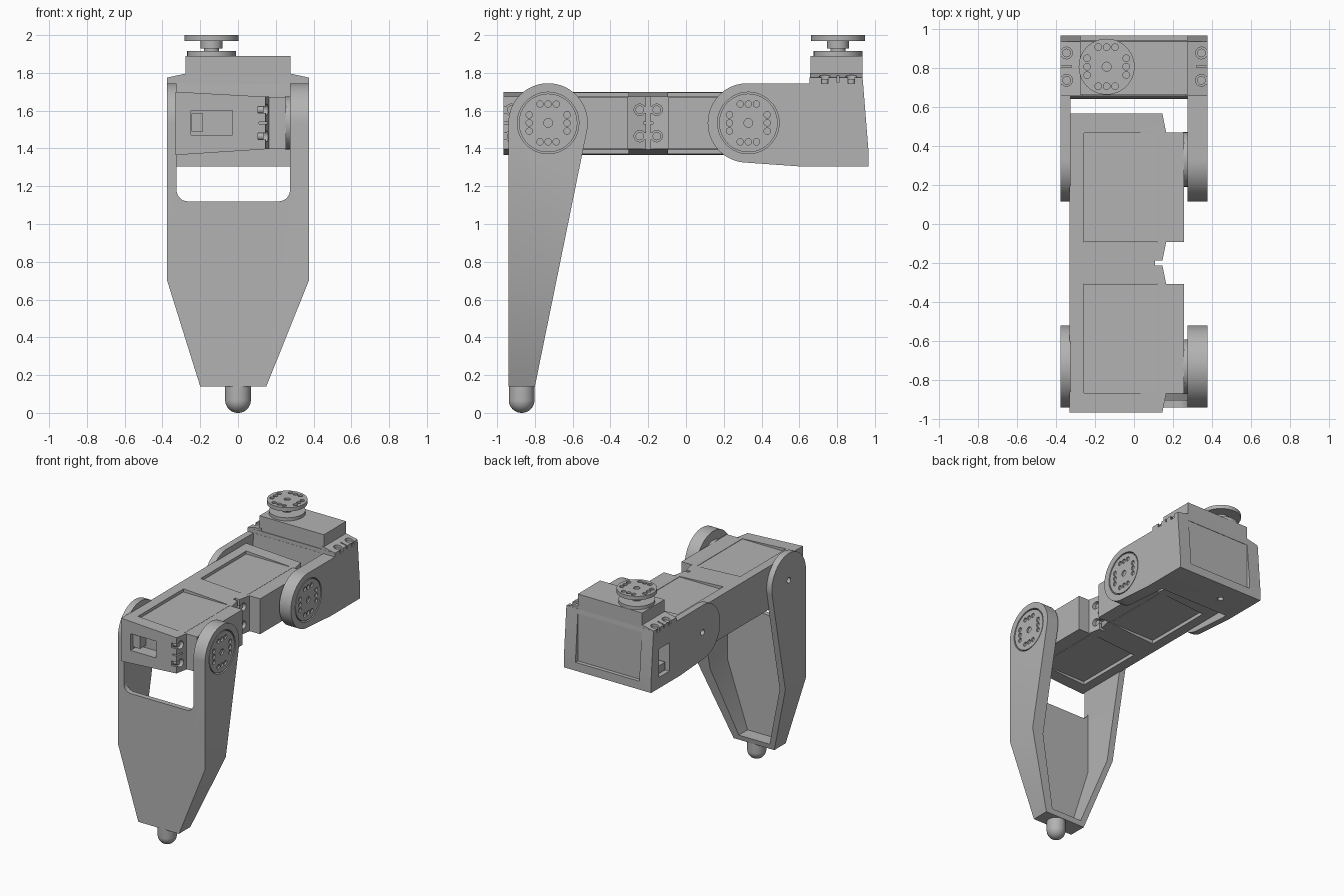
import bpy, bmesh
from math import sin, cos, radians, pi
from mathutils import Vector

cube = bpy.data.objects.get("Cube")
if cube:
    bpy.data.objects.remove(cube, do_unlink=True)

grey = bpy.data.materials.new("plain grey")
grey.use_nodes = True
COLOUR = (0.45, 0.45, 0.45, 1)
grey.diffuse_color = COLOUR
grey.node_tree.nodes["Principled BSDF"].inputs["Base Color"].default_value = COLOUR

PLACE = {"x": lambda u, v, w: (w, u, v),
         "y": lambda u, v, w: (u, w, v),
         "z": lambda u, v, w: (u, v, w)}


def prism(name, axis, a, b, *outlines):
    """Extrude one or more outlines along an axis from a to b."""
    bm = bmesh.new()
    for pts in outlines:
        lo, hi = [[bm.verts.new(PLACE[axis](u, v, w)) for u, v in pts] for w in (a, b)]
        bm.faces.new(lo)
        bm.faces.new(hi[::-1])
        for i in range(len(pts)):
            j = (i + 1) % len(pts)
            bm.faces.new((lo[j], lo[i], hi[i], hi[j]))
    bmesh.ops.recalc_face_normals(bm, faces=bm.faces)
    mesh = bpy.data.meshes.new(name)
    bm.to_mesh(mesh)
    bm.free()
    obj = bpy.data.objects.new(name, mesh)
    mesh.materials.append(grey)
    bpy.context.collection.objects.link(obj)
    return obj


def rect(u0, u1, v0, v1):
    return [(u0, v0), (u1, v0), (u1, v1), (u0, v1)]


def arc(u, v, r, start=0, end=360, n=48):
    steps = n if end - start == 360 else n + 1
    angles = [radians(start + (end - start) * i / n) for i in range(steps)]
    return [(u + r * cos(t), v + r * sin(t)) for t in angles]


def box(name, x0, x1, y0, y1, z0, z1):
    return prism(name, "z", min(z0, z1), max(z0, z1),
                 rect(min(x0, x1), max(x0, x1), min(y0, y1), max(y0, y1)))


def combine(obj, other, operation="DIFFERENCE"):
    """Apply a boolean and throw the second object away."""
    mod = obj.modifiers.new("combine", "BOOLEAN")
    mod.operation, mod.solver, mod.object = operation, "EXACT", other
    bpy.context.view_layer.objects.active = obj
    bpy.ops.object.modifier_apply(modifier=mod.name)
    bpy.data.objects.remove(other, do_unlink=True)


def horn(name, axis, u, v, base, top, r):
    """Servo output: base disc, neck and drilled round plate."""
    span = top - base
    prism(name + "_base", axis, base - 0.005, base + 0.025, arc(u, v, r * 0.9))
    prism(name + "_spindle", axis, base, base + span * 0.4, arc(u, v, 0.04))
    prism(name + "_neck", axis, base + span * 0.35, top - 0.025, arc(u, v, 0.058))
    plate = prism(name + "_plate", axis, top - 0.03, top, arc(u, v, r))
    offsets = [(s * 0.1, k * 0.043) for s in (-1, 1) for k in (-1, 0, 1)]
    offsets += [(b, a) for a, b in offsets]
    holes = [arc(u + a, v + b, 0.017, n=16) for a, b in offsets]
    combine(plate, prism("drill", axis, top - 0.012, top + 0.1,
                         arc(u, v, 0.023, n=20), *holes))


MID, AXIS_Z, REACH = -0.2, 1.535, 0.53
KNEE, HIP = MID - REACH, MID + REACH - 0.005

# Thigh: tapered cover, open over two servos
thigh = prism("thigh_cover", "y", MID - 0.765, MID + 0.765,
              [(-0.33, 1.365), (0.145, 1.396), (0.145, 1.674), (-0.33, 1.70)])
for s, label in ((-1, "knee"), (1, "thigh")):
    y = lambda d: MID + s * d
    for outer, inner in ((0.765, 0.665), (0.01, 0.11)):
        combine(thigh, prism("tab", "z", 1.396, 1.674,
                             [(0.05, y(outer)), (0.145, y(outer)), (0.165, y(inner)), (0.05, y(inner))]),
                "UNION")
    combine(thigh, box("opening", -0.255, 0.12, y(0.105), y(0.665), 1.2, 1.9))
    combine(thigh, box("socket", -0.25, -0.03, y(0.6), y(0.9), 1.47, 1.60))
    case = box(label + "_servo_case", -0.258, 0.255, y(0.108), y(0.667), 1.3975, 1.6725)
    box(label + "_connector", -0.245, -0.185, y(0.6), y(0.74), 1.49, 1.585)
    horn(label + "_horn", "x", y(REACH), AXIS_Z, 0.255, 0.373, 0.155)
    # Screw slots in the mounting tabs
    for centre, edge in ((0.725, 0.8), (0.045, 0.0)):
        for dz in (-0.07, 0.07):
            z = AXIS_Z + dz
            combine(thigh, prism("bore", "x", 0.105, 0.3, arc(y(centre), z, 0.03, n=24)))
            combine(thigh, box("slot", 0.105, 0.3, y(centre), y(edge), z - 0.018, z + 0.018))
            prism(label + "_screw", "x", 0.09, 0.135, arc(y(centre), z, 0.022, n=20))
        combine(thigh, box("slit", 0.11, 0.3, y(centre - 0.02), y(edge), AXIS_Z - 0.005, AXIS_Z + 0.005))
combine(thigh, box("gap", 0.108, 0.4, MID - 0.012, MID + 0.012, 1.2, 1.9))

# Lower leg: tapered channel with rounded knee plates
leg = prism("lower_leg", "x", -0.375, 0.375,
            arc(KNEE, AXIS_Z, 0.21, -12, 180) + [(-0.94, 0.14), (-0.80, 0.14)])
combine(leg, prism("front_outline", "y", -1.2, 0,
                   [(-0.375, 1.9), (-0.375, 0.7), (-0.2, 0.1401), (0.15, 0.1401),
                    (0.375, 0.7), (0.375, 1.9)]), "INTERSECT")
combine(leg, prism("hollow", "y", -0.9, 0,
                   [(-0.325, 1.9), (-0.325, 0.69), (-0.165, 0.18), (0.10, 0.18),
                    (0.275, 0.69), (0.275, 1.9)]))
combine(leg, prism("window", "y", -1.2, 0,
                   [(-0.325, 1.9)] + arc(-0.265, 1.18, 0.06, 180, 270, 10)
                   + arc(0.215, 1.18, 0.06, 270, 360, 10) + [(0.275, 1.9)]))

# Foot: round-ended peg
bpy.ops.mesh.primitive_uv_sphere_add(segments=40, ring_count=32, radius=0.068, location=(0, -0.87, 0.068))
foot = bpy.context.object
foot.name = "foot"
foot.data.materials.append(grey)
for vert in foot.data.vertices:
    if vert.co.z > 0.001:
        vert.co.z = 0.09

# Hip bracket: clevis plates joined to the upper servo box
hip = prism("hip_bracket", "x", -0.375, 0.375,
            arc(HIP, AXIS_Z, 0.21, 90, 265)
            + [(0.6, 1.305), (0.965, 1.305), (0.965, 1.40), (0.935, 1.775), (0.655, 1.775), (0.655, 1.745)])
combine(hip, prism("clevis_gap", "x", -0.325, 0.275,
                   [(0, 1.2), (0.64, 1.2), (0.64, 1.4), (0.66, 1.9), (0, 1.9)]))
for s in (-1, 1):
    combine(hip, prism("ear", "y", 0.656, 0.934,
                       [(s * 0.375, 1.75), (s * 0.375, 1.775), (s * 0.26, 1.80), (s * 0.26, 1.75)]), "UNION")
    for y in (0.735, 0.875):
        combine(hip, prism("bore", "z", 1.745, 2, arc(s * 0.345, y, 0.03, n=24)))
        combine(hip, box("slot", s * 0.345, s * 0.5, y - 0.018, y + 0.018, 1.745, 2))
        prism("hip_screw", "z", 1.73, 1.768, arc(s * 0.345, y, 0.022, n=20))
    combine(hip, box("slit", s * 0.32, s * 0.5, 0.80, 0.81, 1.75, 2))
combine(hip, box("back_opening", -0.275, 0.275, 0.9, 1.2, 1.37, 1.74))
combine(hip, box("socket", -0.5, -0.27, 0.74, 0.87, 1.39, 1.61))
combine(hip, prism("pivot_hole", "z", 1.2, 1.335, arc(-0.14, 0.8, 0.022, n=20)))
box("hip_servo_case", -0.277, 0.277, 0.66, 0.935, 1.36, 1.89)
box("hip_connector", -0.35, -0.27, 0.755, 0.855, 1.40, 1.46)
horn("hip_horn", "z", -0.14, 0.805, 1.89, 2.0, 0.143)

# Horn seats on one side, pivot holes on the other
for part, y in ((leg, KNEE), (hip, MID + REACH)):
    combine(part, prism("seat", "x", 0.34, 0.5, arc(y, AXIS_Z, 0.163)))
    combine(part, prism("pivot_hole", "x", -0.5, -0.345, arc(y, AXIS_Z, 0.022, n=20)))

# Smooth round parts, keep edges sharp
bpy.ops.object.select_all(action="DESELECT")
for obj in bpy.context.scene.objects:
    if obj.type == "MESH":
        obj.select_set(True)
        bpy.context.view_layer.objects.active = obj
bpy.ops.object.shade_smooth_by_angle(angle=radians(30))
